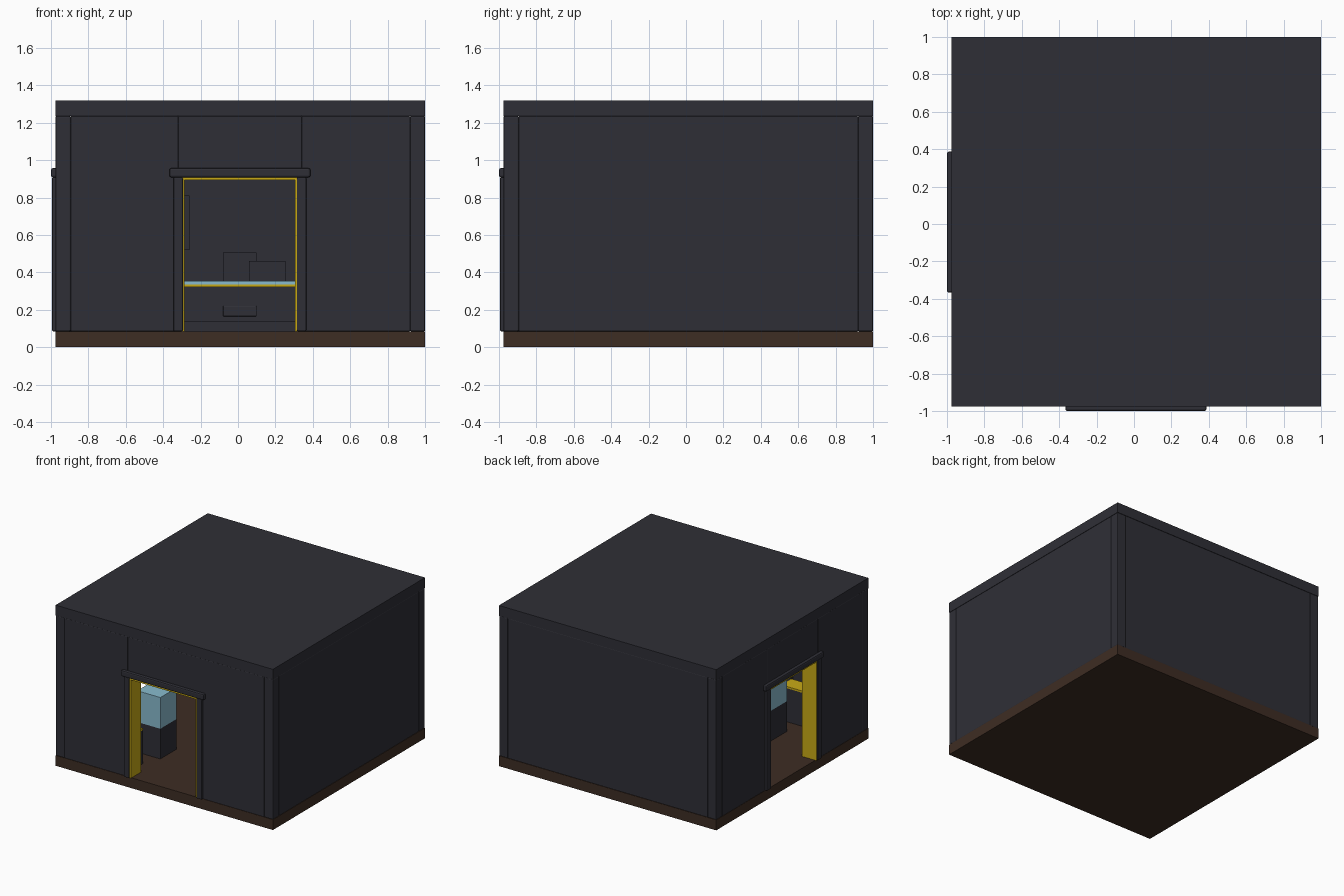
import bpy, bmesh

if "Cube" in bpy.data.objects:
    bpy.data.objects.remove(bpy.data.objects["Cube"])


def material(name, rgb):
    m = bpy.data.materials.new(name)
    m.diffuse_color = (*rgb, 1)
    m.use_nodes = True
    m.node_tree.nodes["Principled BSDF"].inputs["Base Color"].default_value = m.diffuse_color
    return m


DARK = material("charcoal", (0.028, 0.028, 0.037))
BROWN = material("brown", (0.048, 0.026, 0.017))
YELLOW = material("yellow", (0.58, 0.40, 0.008))
GLASS = material("pale blue", (0.25, 0.50, 0.62))


def box(name, x, y, z, mat=DARK, bevel=0.0, swap=False):
    """Box from (min, max) ranges; swap mirrors it over the x = y diagonal."""
    if swap:
        x, y = y, x
    bm = bmesh.new()
    bmesh.ops.create_cube(bm, size=1)
    for v in bm.verts:
        for i, (a, b) in enumerate((x, y, z)):
            v.co[i] = a if v.co[i] < 0 else b
    if bevel:
        bmesh.ops.bevel(bm, geom=bm.edges[:], offset=bevel, segments=2,
                        profile=0.5, affect='EDGES')
    me = bpy.data.meshes.new(name)
    bm.to_mesh(me)
    bm.free()
    me.materials.append(mat)
    ob = bpy.data.objects.new(name, me)
    bpy.context.collection.objects.link(ob)
    return ob


LO, HI = -0.975, 1.0          # outer limits of the building
FLOOR, EAVE = 0.085, 1.235
T = 0.08                      # wall thickness
MID = 0.01                    # doorway centre

# Floor slab and flat roof
box("floor_slab", (LO, HI), (LO, HI), (0, FLOOR), BROWN)
box("roof_slab", (LO, HI), (LO, HI), (EAVE, 1.32))

# Corner posts
for px in ((LO, LO + T), (HI - T, HI)):
    for py in ((LO, LO + T), (HI - T, HI)):
        box("corner_post", px, py, (FLOOR, EAVE), bevel=0.006)

for swap, side in ((False, "front"), (True, "left")):
    wall = (LO, LO + T)
    # Solid wall opposite the doorway
    box(side + "_opposite_wall", (LO + T, HI - T), (HI - T, HI - 0.001),
        (FLOOR, EAVE), bevel=0.004, swap=swap)
    # Three wall panels around the doorway
    box(side + "_wall_panel_a", (LO + T, MID - 0.33), wall, (FLOOR, EAVE),
        bevel=0.004, swap=swap)
    box(side + "_wall_panel_b", (MID + 0.33, HI - T), wall, (FLOOR, EAVE),
        bevel=0.004, swap=swap)
    box(side + "_over_door_panel", (MID - 0.33, MID + 0.33), wall, (0.905, EAVE),
        bevel=0.004, swap=swap)
    # Door posts and lintels, outside and inside
    for face, depth in (("outer", (-1.0, LO + 0.01)),
                        ("inner", (LO + T - 0.01, LO + T + 0.025))):
        for s in (-1, 1):
            xs = sorted((MID + s * 0.305, MID + s * 0.355))
            post_depth = (depth[0] + 0.006 * (face == "outer"), depth[1])
            box(f"{side}_{face}_door_post", xs, post_depth, (FLOOR, 0.908),
                bevel=0.006, swap=swap)
        box(f"{side}_{face}_lintel", (MID - 0.377, MID + 0.377), depth,
            (0.908, 0.957), bevel=0.01, swap=swap)
    # Yellow lining of the doorway
    lining = (-0.985, -0.855)
    for s in (-1, 1):
        xs = sorted((MID + s * 0.295, MID + s * 0.307))
        box(side + "_door_lining", xs, lining, (FLOOR, 0.893), YELLOW, swap=swap)
    # Wall behind the posts, closing the gap up to the panels
    for s in (-1, 1):
        xs = sorted((MID + s * 0.307, MID + s * 0.332))
        box(side + "_door_jamb", xs, wall, (FLOOR, 0.908), swap=swap)
    box(side + "_door_lining_top", (MID - 0.31, MID + 0.31), lining,
        (0.893, 0.906), YELLOW, swap=swap)

# Display case with dark base and pale blue top
box("display_base", (-0.51, -0.30), (-0.58, -0.37), (FLOOR, 0.333))
box("display_glass", (-0.51, -0.30), (-0.58, -0.37), (0.333, 0.59), GLASS)

# Low cabinet beside the front door
box("low_cabinet", (-0.60, -0.36), (-0.85, -0.72), (FLOOR, 0.36))
box("low_cabinet_trim", (-0.60, -0.36), (-0.85, -0.72), (0.36, 0.375), YELLOW)

# Long counter at the back
box("counter_plinth", (-0.55, 0.85), (0.62, 0.90), (FLOOR, 0.135))
box("counter_body", (-0.55, 0.85), (0.60, 0.90), (0.135, 0.322))
box("counter_trim", (-0.56, 0.86), (0.59, 0.90), (0.322, 0.334), YELLOW)
box("counter_top", (-0.56, 0.86), (0.59, 0.90), (0.334, 0.355), GLASS)
box("counter_drawer", (-0.08, 0.10), (0.59, 0.61), (0.165, 0.22), bevel=0.004)
box("tall_machine", (-0.08, 0.10), (0.72, 0.88), (0.355, 0.505))
box("short_machine", (0.06, 0.255), (0.64, 0.72), (0.355, 0.46))
box("wall_cabinet", (-0.55, -0.26), (0.80, 0.92), (0.52, 0.81))
